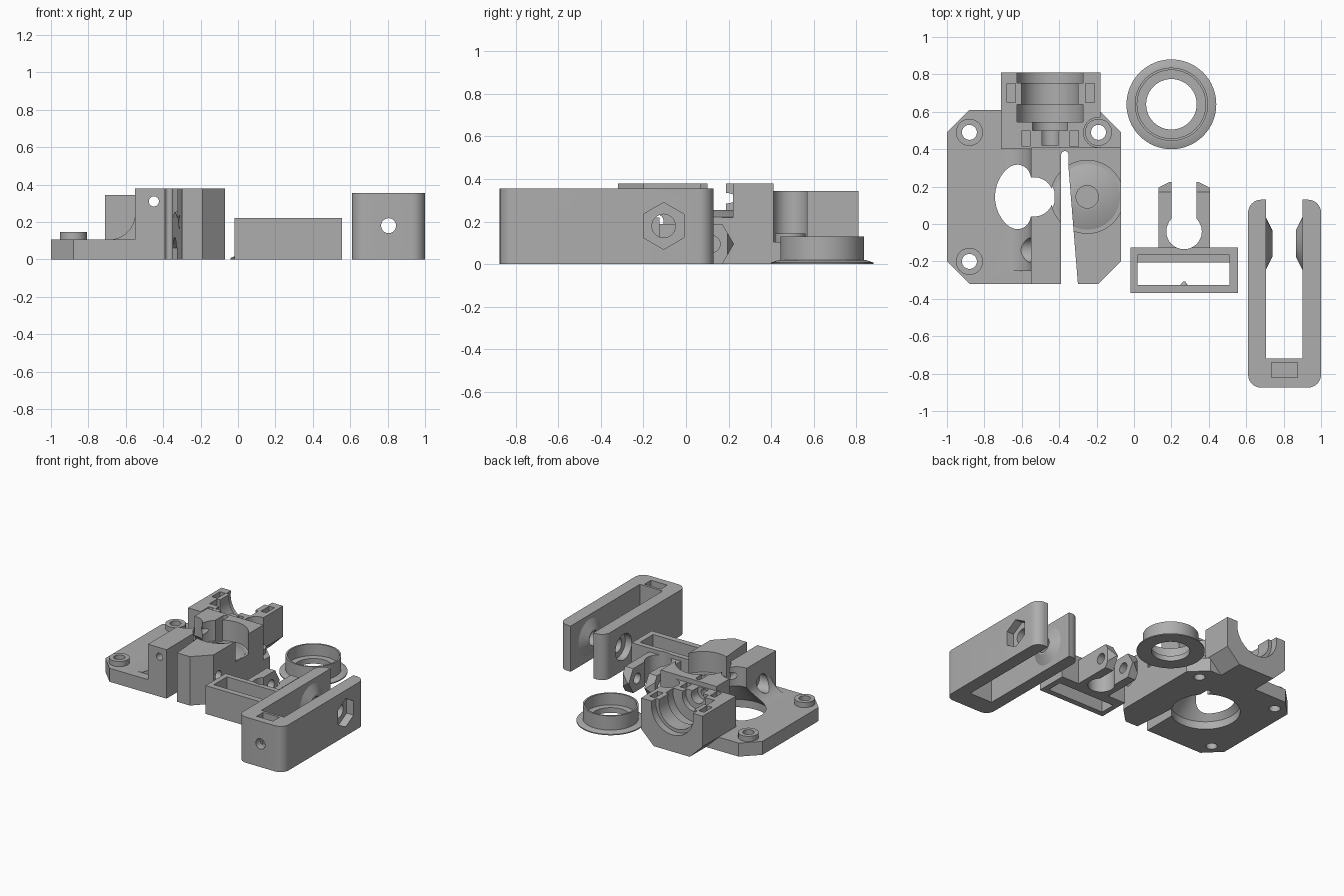
import bpy, bmesh, math

if "Cube" in bpy.data.objects:
    bpy.data.objects.remove(bpy.data.objects["Cube"], do_unlink=True)

grey = bpy.data.materials.new("plain_grey")
grey.use_nodes = True
colour = (0.42, 0.42, 0.42, 1)
grey.diffuse_color = colour
grey.node_tree.nodes["Principled BSDF"].inputs["Base Color"].default_value = colour


def place(axis, u, v, h):
    return {"x": (h, u, v), "y": (u, h, v), "z": (u, v, h)}[axis]


def loft(name, rings):
    """Solid skinned through rings of equal length, capped at both ends."""
    bm = bmesh.new()
    loops = [[bm.verts.new(p) for p in ring] for ring in rings]
    n = len(loops[0])
    for a, b in zip(loops, loops[1:]):
        for i in range(n):
            j = (i + 1) % n
            bm.faces.new((a[i], a[j], b[j], b[i]))
    bm.faces.new(loops[0])
    bm.faces.new(loops[-1])
    bmesh.ops.recalc_face_normals(bm, faces=bm.faces)
    mesh = bpy.data.meshes.new(name)
    bm.to_mesh(mesh)
    bm.free()
    mesh.materials.append(grey)
    ob = bpy.data.objects.new(name, mesh)
    bpy.context.collection.objects.link(ob)
    return ob


def prism(points, lo, hi, axis="z", name="piece"):
    return loft(name, [[place(axis, u, v, h) for u, v in points] for h in (lo, hi)])


def box(x0, x1, y0, y1, z0, z1, name="piece"):
    return prism([(x0, y0), (x1, y0), (x1, y1), (x0, y1)], z0, z1, "z", name)


def lathe(profile, cu, cv, axis="z", name="piece", n=64):
    """Solid of revolution through (radius, height) steps."""
    ang = [math.tau * i / n for i in range(n)]
    return loft(name, [[place(axis, cu + r * math.cos(a), cv + r * math.sin(a), h)
                        for a in ang] for r, h in profile])


def rod(r, cu, cv, lo, hi, axis="z", name="piece", n=48):
    return lathe([(r, lo), (r, hi)], cu, cv, axis, name, n)


def arc(cu, cv, r, a0, a1, n=8):
    return [(cu + r * math.cos(math.radians(a0 + (a1 - a0) * i / n)),
             cv + r * math.sin(math.radians(a0 + (a1 - a0) * i / n))) for i in range(n + 1)]


def combine(ob, op, *pieces):
    bpy.context.view_layer.objects.active = ob
    for piece in pieces:
        mod = ob.modifiers.new("join", "BOOLEAN")
        mod.operation, mod.solver, mod.object = op, "EXACT", piece
        bpy.ops.object.modifier_apply(modifier=mod.name)
        bpy.data.objects.remove(piece, do_unlink=True)


def cut(ob, *pieces):
    combine(ob, "DIFFERENCE", *pieces)


def add(ob, *pieces):
    combine(ob, "UNION", *pieces)


# Drive body: chamfered motor plate
body = prism([(-1, -.2), (-.88, -.32), (-.19, -.32), (-.07, -.2), (-.07, .49),
              (-.19, .61), (-.88, .61), (-1, .49)], 0, .105, "z", "drive_body")
# Tall block, its side fillet and the hot end mount
add(body,
    prism([(-.55, -.32), (-.19, -.32), (-.07, -.2), (-.07, .41), (-.55, .41)], 0, .38),
    prism([(-.5, .05), (-.69, .05)] + arc(-.69, .245, .14, 270, 360) + [(-.5, .245)],
          -.25, .42, "y"),
    prism([(-.71, .345), (-.71, .107), (-.6, 0), (-.29, 0), (-.18, .107), (-.18, .345)],
          .4, .81, "y"))
# Idler bearing pocket with a conical seat
cut(body, rod(.195, -.25, .145, .22, .6, n=64))
add(body, lathe([(.175, .2), (.175, .222), (.08, .255)], -.25, .145))
cut(body, rod(.06, -.25, .145, .14, .6))
# Flexing slot beside the idler arm
cut(body, prism([(-.39, -.5), (-.39, .37)] + arc(-.37, .37, .02, 180, 0)
                + [(-.35, .3), (-.3, -.32), (-.29, -.5)], -.2, .6))
# Motor opening, filament path and stepped mount groove
cut(body,
    lathe([(.245, -.1), (.245, .06), (.105, .23), (.105, .6)], -.535, .145),
    lathe([(.027, -.5), (.027, .42), (.055, .42), (.055, .5), (.1, .5), (.1, .545),
           (.18, .545), (.18, .64), (.155, .64), (.155, .755), (.18, .755), (.18, .95)],
          -.45, .31, "y"))
# Tension screw hole and counterbore
cut(body, rod(.035, -.14, .2, -.6, .1, "x"), rod(.065, -.14, .2, -.8, -.49, "x"))
# Nut pockets and small slots of the mount
for x in (-.657, -.235):
    cut(body, box(x - .023, x + .023, .65, .75, .2, .6))
for x in (-.578, -.32):
    cut(body, box(x - .022, x + .022, .415, .5, .2, .6))
# Screw bosses
cut(body, rod(.08, -.19, .49, .105, .6))
for x, y in ((-.88, .49), (-.88, -.2), (-.19, .49)):
    add(body, rod(.072, x, y, .05, .145))
    cut(body, rod(.04, x, y, -.1, .3))

# Flanged ring
ring = lathe([(.24, 0), (.24, .008), (.205, .02), (.196, .02), (.196, .13)],
             .2, .64, "z", "flanged_ring")
cut(ring, lathe([(.135, -.1), (.135, .04), (.183, .04), (.183, .3)], .2, .64))

# Slider: rectangular frame with a ledge and a forked arm
slider = box(-.02, .555, -.37, -.125, 0, .22, "fork_slider")
cut(slider, box(.02, .51, -.325, -.205, -.1, .5), box(.02, .51, -.21, -.165, .1, .5))
add(slider, prism([(-.14, 0), (.17, 0), (.225, .095), (.17, .19), (-.14, .19)],
                  .13, .405, "x"))
cut(slider, box(.2, .335, -.04, .5, -.1, .5), rod(.095, .2675, -.04, -.1, .5),
    rod(.04, .12, .095, 0, .6, "x"))
for side in (-1, 1):
    x = .2675 + side * .1375
    cut(slider, prism([(x + side * .05, .17), (x, .195), (x - side * .07, .23),
                       (x - side * .07, .4), (x + side * .05, .4)], -.1, .5))
add(slider, lathe([(.022, -.33), (.006, -.308)], .2675, .11, "y", n=16))

# Tension clip: rounded U frame
r = .07
clip = prism(arc(.61 + r, -.875 + r, r, 180, 270) + arc(1 - r, -.875 + r, r, 270, 360)
             + arc(1 - r, .13 - r, r, 0, 90) + arc(.61 + r, .13 - r, r, 90, 180),
             0, .355, "z", "tension_clip")
cut(clip, box(.705, .9, -.72, .5, -.1, .6))
# Conical inner bosses, through bore, hexagon and round recesses
add(clip, lathe([(.14, .69), (.14, .705), (.07, .74)], -.105, .18, "x"),
    lathe([(.07, .865), (.14, .9), (.14, .915)], -.105, .18, "x"))
cut(clip, rod(.055, -.105, .18, .5, 1.1, "x"),
    prism(arc(-.105, .18, .11, 90, 390, 5), .94, 1.1, "x"),
    rod(.1, -.105, .18, .5, .665, "x"))
# Screw hole and nut slot in the closed end
cut(clip, rod(.04, .805, .18, -1, -.6, "y"), box(.735, .875, -.82, -.74, .11, .6))

# Smooth round surfaces, keep edges sharp
for ob in (body, ring, slider, clip):
    bpy.ops.object.select_all(action="DESELECT")
    ob.select_set(True)
    bpy.context.view_layer.objects.active = ob
    bpy.ops.object.shade_smooth_by_angle(angle=math.radians(25))
